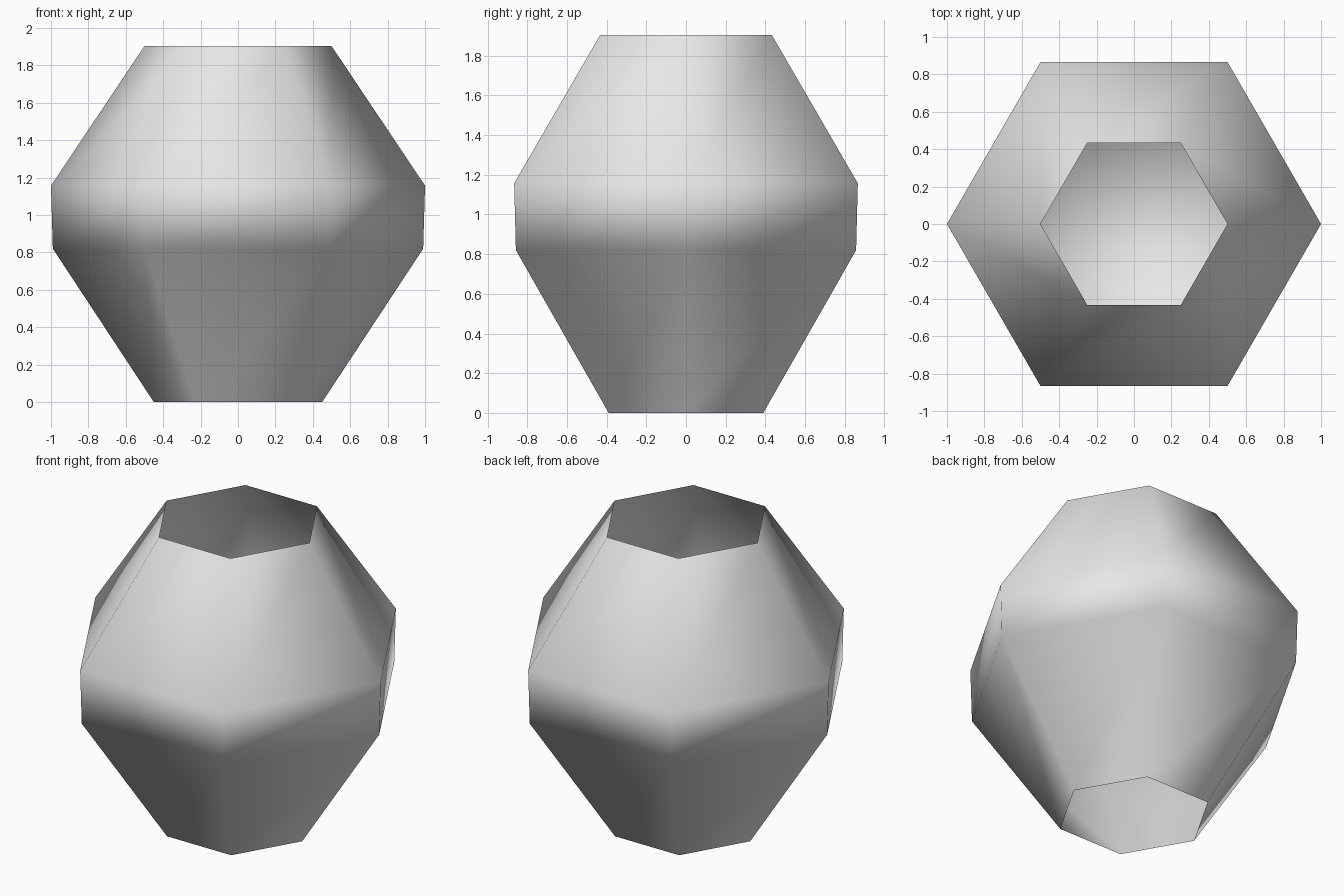
import bpy
import bmesh
from math import cos, sin, tau

cube = bpy.data.objects.get("Cube")
if cube:
    bpy.data.objects.remove(cube, do_unlink=True)

SIDES = 6
# Radius and height of each ring, from the foot to the rim
PROFILE = [(0.45, 0.0), (0.99, 0.82), (1.0, 1.157), (0.5, 1.904)]
FLOOR_RING = 1


def make_material(name, colour):
    mat = bpy.data.materials.new(name)
    mat.use_nodes = True
    mat.diffuse_color = colour
    mat.node_tree.nodes["Principled BSDF"].inputs["Base Color"].default_value = colour
    return mat


# Six-sided pot wall, open at the rim and the foot
bm = bmesh.new()
rings = []
for radius, z in PROFILE:
    angles = [tau * i / SIDES for i in range(SIDES)]
    rings.append([bm.verts.new((radius * cos(a), radius * sin(a), z)) for a in angles])
for low, high in zip(rings, rings[1:]):
    for i in range(SIDES):
        j = (i + 1) % SIDES
        bm.faces.new((low[i], low[j], high[j], high[i]))

# Inner floor, facing down and sharing the lower belly ring
bm.faces.new(rings[FLOOR_RING][::-1])

for face in bm.faces:
    face.smooth = True

mesh = bpy.data.meshes.new("pot")
bm.to_mesh(mesh)
bm.free()
mesh.materials.append(make_material("light grey", (0.8, 0.8, 0.8, 1.0)))
pot = bpy.data.objects.new("pot", mesh)
bpy.context.collection.objects.link(pot)
